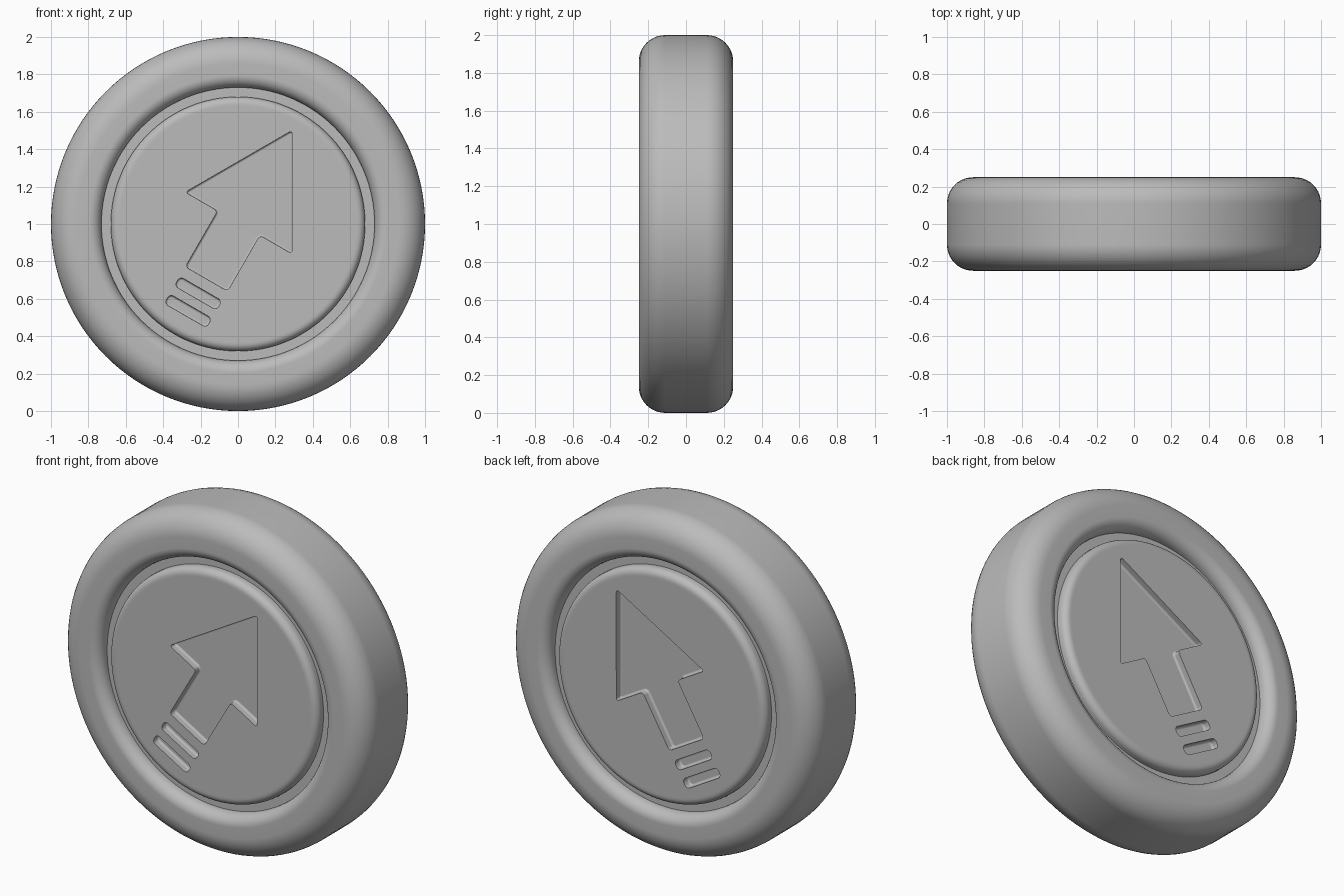
import bpy, bmesh, math
from mathutils import Matrix, Vector

cube = bpy.data.objects.get("Cube")
if cube:
    bpy.data.objects.remove(cube, do_unlink=True)

FACE = 0.235      # height of the raised disc on each side
DEPTH = 0.042     # depth of the sunken symbol
HUB = Vector((0.004, 0, 1.005))   # middle of the arrow head's base

grey = bpy.data.materials.new("plain_grey")
grey.use_nodes = True
colour = (0.5, 0.5, 0.5, 1)
grey.diffuse_color = colour
grey.node_tree.nodes["Principled BSDF"].inputs["Base Color"].default_value = colour


def make_object(name, bm):
    bmesh.ops.recalc_face_normals(bm, faces=bm.faces)
    mesh = bpy.data.meshes.new(name)
    bm.to_mesh(mesh)
    bm.free()
    mesh.materials.append(grey)
    obj = bpy.data.objects.new(name, mesh)
    bpy.context.collection.objects.link(obj)
    return obj


def arc(r, y, radius, start, end, steps=8):
    angles = [math.radians(start + (end - start) * i / steps) for i in range(steps + 1)]
    return [(r + radius * math.cos(a), y + radius * math.sin(a)) for a in angles]


# Half profile as (radius, y): disc edge, groove, rim, outer rounding
half = [(0.63, FACE)]
half += arc(0.64, FACE - 0.04, 0.04, 90, 0, 6)
half += [(0.68, 0.175), (0.73, 0.175)]
half += arc(0.795, 0.185, 0.065, 180, 90)
half += arc(0.86, 0.11, 0.14, 90, 0, 10)
profile = half + [(r, -y) for r, y in reversed(half)]

# Coin body, turned about the y axis
bm = bmesh.new()
verts = [bm.verts.new((r, y, 0)) for r, y in profile]
edges = [bm.edges.new(pair) for pair in zip(verts, verts[1:])]
bmesh.ops.spin(bm, geom=verts + edges, cent=(0, 0, 0), axis=(0, 1, 0),
               angle=math.tau, steps=128, use_merge=True)
bmesh.ops.remove_doubles(bm, verts=bm.verts, dist=1e-5)
bmesh.ops.holes_fill(bm, edges=[e for e in bm.edges if e.is_boundary], sides=0)
bmesh.ops.translate(bm, verts=bm.verts, vec=(0, 0, 1))
coin = make_object("coin_body", bm)


def cutter(name, outline, rounding, side):
    """Rounded prism with a softened floor, sunk into one face."""
    bm = bmesh.new()
    face = bm.faces.new([bm.verts.new((s, side * (FACE - DEPTH), t)) for s, t in outline])
    bmesh.ops.bevel(bm, geom=list(bm.verts), offset=rounding, segments=5,
                    profile=0.5, affect='VERTICES')
    floor_edges = list(bm.edges)
    top = bmesh.ops.extrude_face_region(bm, geom=list(bm.faces), use_keep_orig=True)
    bmesh.ops.translate(bm, vec=(0, side * 0.2, 0),
                        verts=[g for g in top["geom"] if isinstance(g, bmesh.types.BMVert)])
    bmesh.ops.bevel(bm, geom=floor_edges, offset=0.012, segments=3,
                    profile=0.5, affect='EDGES')
    lean = Matrix.Rotation(math.radians(30), 4, 'Y')
    bmesh.ops.transform(bm, verts=bm.verts, matrix=Matrix.Translation(HUB) @ lean)
    obj = make_object(name, bm)
    obj.hide_render = True
    return obj


# Arrow and two bars, sunk into both faces
right_half = [(0.33, 0), (0.13, 0), (0.13, -0.345)]
arrow = [(0, 0.572)] + right_half + [(-s, t) for s, t in reversed(right_half)]


def bar(t):
    return [(-0.13, t - 0.029), (0.13, t - 0.029), (0.13, t + 0.029), (-0.13, t + 0.029)]


cutters = []
for label, side in (("front", -1), ("back", 1)):
    cutters.append(cutter(label + "_arrow_cutter", arrow, 0.02, side))
    cutters.append(cutter(label + "_upper_bar_cutter", bar(-0.434), 0.024, side))
    cutters.append(cutter(label + "_lower_bar_cutter", bar(-0.542), 0.024, side))

bpy.ops.object.select_all(action='DESELECT')
bpy.context.view_layer.objects.active = coin
coin.select_set(True)
for tool in cutters:
    mod = coin.modifiers.new(tool.name, 'BOOLEAN')
    mod.operation = 'DIFFERENCE'
    mod.solver = 'EXACT'
    mod.object = tool
    bpy.ops.object.modifier_apply(modifier=mod.name)
for tool in cutters:
    bpy.data.objects.remove(tool, do_unlink=True)

# Smooth rounding with clean flat faces
bpy.ops.object.shade_smooth_by_angle(angle=math.radians(35))
flat = coin.modifiers.new("flat_faces", 'WEIGHTED_NORMAL')
flat.keep_sharp = True
